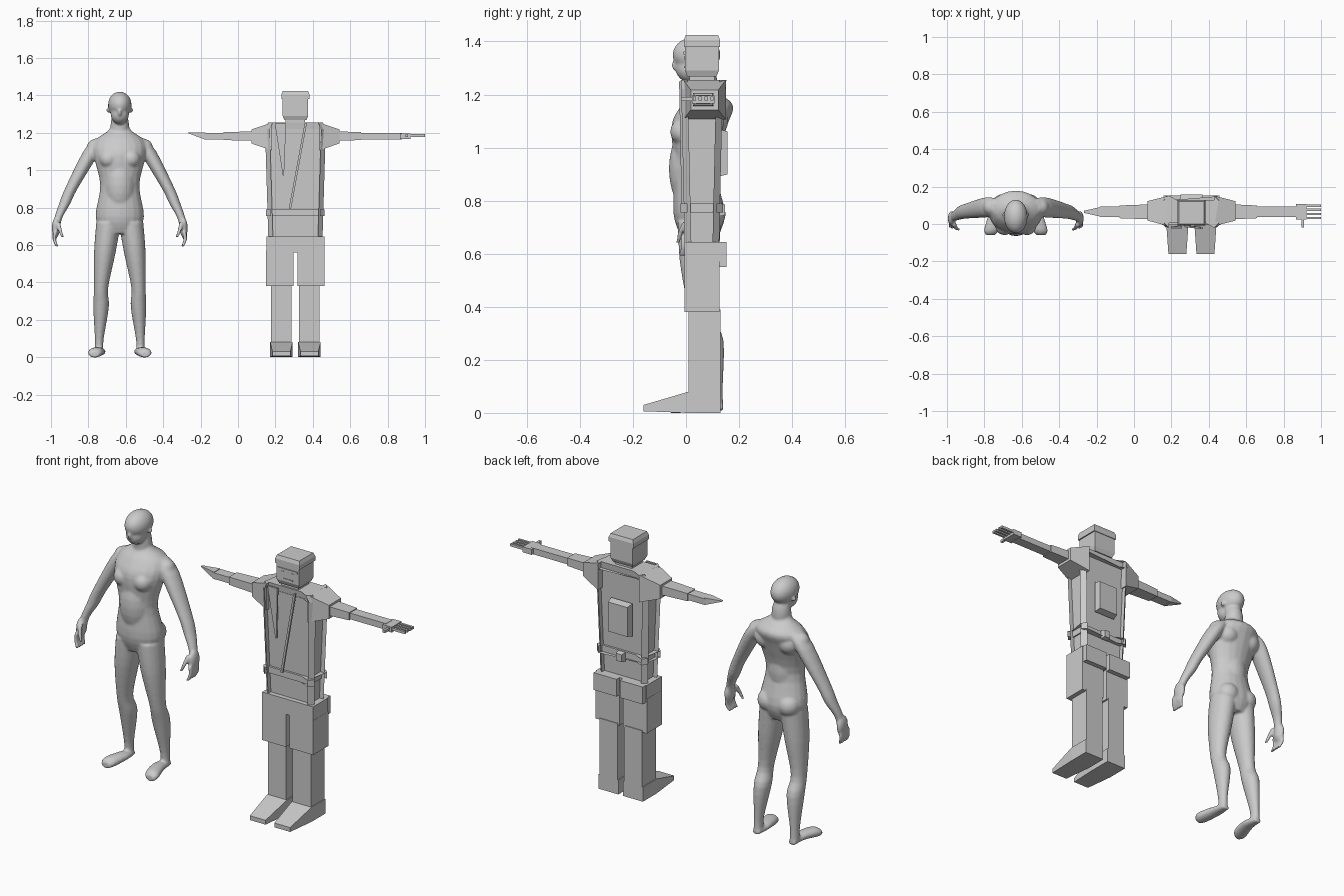
import bpy
import bmesh
import math
from mathutils import Vector, Matrix

default_cube = bpy.data.objects.get("Cube")
if default_cube:
    bpy.data.objects.remove(default_cube, do_unlink=True)

# One plain grey for everything
grey = bpy.data.materials.new("plain_grey")
grey.use_nodes = True
grey_value = (0.6, 0.6, 0.6, 1)
grey.diffuse_color = grey_value
grey.node_tree.nodes["Principled BSDF"].inputs["Base Color"].default_value = grey_value


def skin_rings(bm, rings):
    """Join successive rings of points into a closed shell."""
    loops = [[bm.verts.new(point) for point in ring] for ring in rings]
    for lower, upper in zip(loops, loops[1:]):
        for i in range(len(lower)):
            bm.faces.new((lower[i - 1], lower[i], upper[i], upper[i - 1]))
    bm.faces.new(loops[0])
    bm.faces.new(loops[-1])


def finish(bm, name, x_offset):
    bmesh.ops.recalc_face_normals(bm, faces=bm.faces)
    mesh = bpy.data.meshes.new(name)
    bm.to_mesh(mesh)
    bm.free()
    mesh.materials.append(grey)
    part = bpy.data.objects.new(name, mesh)
    part.location.x = x_offset
    bpy.context.collection.objects.link(part)
    return part


def place(axis, along, a, b):
    """Point at a distance along an axis, with the two other coordinates."""
    return {"x": (along, a, b), "y": (a, along, b), "z": (a, b, along)}[axis]


# ---------- Smooth standing figure ----------
def blend(rows, steps=4):
    """Smooth curve through the given cross-sections."""
    last = len(rows) - 1
    result = []
    for i in range(last):
        before, start, end, after = [
            Vector(rows[max(0, min(last, i + k))]) for k in (-1, 0, 1, 2)]
        leave, arrive, gap = (end - before) / 2, (after - start) / 2, end - start
        for step in range(steps):
            t = step / steps
            bend = 3 * gap - 2 * leave - arrive
            result.append(start + t * (leave + t * (bend + t * (leave + arrive - 2 * gap))))
    result.append(Vector(rows[last]))
    return result


def limb(bm, rows, side=1, axis="z", ratio=1, sides=20):
    """Rounded tube; each row is along, x, other coordinate, radius."""
    rings = []
    for along, x, other, radius in blend(rows):
        turns = [math.tau * k / sides for k in range(sides)]
        rings.append([place(axis, along, side * (x + radius * math.cos(turn)),
                            other + ratio * radius * math.sin(turn)) for turn in turns])
    skin_rings(bm, rings)


def bulge(bm, x, y, z, radius, side=1, stretch=(1, 1, 1)):
    matrix = Matrix.Translation((side * x, y, z)) @ Matrix.Diagonal((*stretch, 1))
    bmesh.ops.create_icosphere(bm, subdivisions=3, radius=radius, matrix=matrix)


body = bmesh.new()
# Torso and neck
limb(body, [(.66, 0, .05, .09), (.75, 0, .05, .13), (.92, 0, .035, .105),
            (1.08, 0, .05, .14), (1.16, 0, .08, .13), (1.22, 0, .07, .055),
            (1.3, 0, .06, .045)], ratio=.75)
# Belly, skull, jaw, neck and nose
bulge(body, 0, .03, .92, .1, stretch=(.9, .95, 1.7))
bulge(body, 0, .04, 1.35, .07, stretch=(.9, 1.3, 1))
bulge(body, 0, .015, 1.3, .055, stretch=(.9, 1, 1))
bulge(body, 0, .07, 1.23, .05, stretch=(1, 1, 2))
bulge(body, 0, -.04, 1.31, .015, stretch=(.7, 1, 1.4))

for side in (-1, 1):
    # Arm and palm
    limb(body, [(1.17, .1, .09, .03), (1.1, .15, .09, .045), (.9, .26, .07, .034),
                (.82, .295, .06, .03), (.74, .33, .04, .021), (.66, .34, .03, .018)],
         side, ratio=1.2)
    bulge(body, .343, .03, .69, .04, side, (.5, 1, 1.4))
    # Fingers and thumb
    for finger in range(4):
        y = .05 - .02 * finger
        limb(body, [(.67, .345, y, .011), (.63, .35, y, .01), (.59, .335, y - .01, .008)], side)
    limb(body, [(.72, .33, 0, .013), (.68, .32, -.02, .011), (.64, .305, -.03, .008)], side)
    # Leg and foot
    limb(body, [(.72, .06, .05, .066), (.56, .08, .05, .058), (.37, .1, .06, .038),
                (.27, .1, .09, .042), (.09, .11, .11, .023), (.02, .11, .11, .025)],
         side, ratio=1.25)
    limb(body, [(.14, .11, .02, .02), (.06, .11, .03, .034), (-.03, .13, .025, .04),
                (-.06, .135, .015, .025)], side, axis="y", ratio=.65)
    # Seat, chest, shoulder blade, shoulder and ear
    for muscle in ((.06, .09, .75, .06), (.06, -.01, 1.06, .05), (.07, .1, 1.1, .06),
                   (.13, .09, 1.12, .047), (.06, .05, 1.32, .013)):
        bulge(body, *muscle, side)

figure = finish(body, "smooth_figure", -.632)
merge = figure.modifiers.new("merge", "REMESH")
merge.mode = "VOXEL"
merge.voxel_size = .006
merge.use_smooth_shade = True
soften = figure.modifiers.new("soften", "SMOOTH")
soften.iterations = 8


# ---------- Blocky figure ----------
def beam(name, axis, low, high, centre, half, taper=(1, 1), shift=(0, 0), chamfer=0):
    """Box along an axis; the far end may be scaled and moved, the corners cut."""
    unit = [(-1, -1), (1, -1), (1, 1), (-1, 1)]
    rings = []
    for along, scale, move in ((low, (1, 1), (0, 0)), (high, taper, shift)):
        width, depth = half[0] * scale[0], half[1] * scale[1]
        ring = []
        for a, b in unit:
            corner = [(a * (width - chamfer), b * depth), (a * width, b * (depth - chamfer))]
            ring += corner[::a * b] if chamfer else corner[:1]
        rings.append([place(axis, along, centre[0] + move[0] + a, centre[1] + move[1] + b)
                      for a, b in ring])
    bm = bmesh.new()
    skin_rings(bm, rings)
    finish(bm, name, .307)


# Torso, belt and hips
middle = (0, .06)
cut = .025
beam("torso", "z", .64, 1.22, middle, (.145, .065), taper=(1.12, 1.2), chamfer=cut)
beam("yoke", "z", 1.22, 1.255, (0, .066), (.162, .082), taper=(.9, 1.05), chamfer=cut)
beam("belt", "z", .755, .79, middle, (.156, .08), chamfer=cut)
beam("hips", "z", .56, .645, middle, (.155, .066))

arm_line = (.065, 1.182)
for side, label, cuff, wrist in ((-1, "right", .385, .49), (1, "left", .35, .57)):
    # Leg and foot
    leg_x = side * .075
    beam(label + "_shorts_leg", "z", .38, .57, (side * .083, .06), (.073, .066))
    beam(label + "_back_pocket", "z", .55, .645, (side * .08, .135), (.07, .018))
    beam(label + "_shin", "z", .07, .39, (leg_x, .07), (.055, .06))
    beam(label + "_heel", "z", 0, .08, (leg_x, .07), (.06, .06))
    beam(label + "_toe", "y", .01, -.16, (leg_x, .04), (.06, .04),
         taper=(.8, .3), shift=(0, -.022))
    # Shoulder, sleeve and forearm
    beam(label + "_shoulder", "x", side * .125, side * .235, (.07, 1.18), (.08, .075),
         taper=(.65, .5))
    beam(label + "_sleeve", "x", side * .22, side * cuff, arm_line, (.04, .025), taper=(.85, .85))
    beam(label + "_forearm", "x", side * .34, side * wrist, arm_line, (.028, .017))
    # Eye
    beam(label + "_eye", "z", 1.33, 1.345, (side * .03, 0), (.014, .006))

# Open hand
beam("palm", "x", .56, .615, arm_line, (.042, .015))
for finger in (-1.5, -.5, .5, 1.5):
    beam("finger", "x", .61, .693, (.065 + finger * .022, 1.185), (.006, .007))
beam("thumb", "y", .03, -.018, (.595, 1.183), (.007, .007))

# Arm ending in a blade
beam("arm_blade", "x", -.48, -.575, arm_line, (.027, .02), taper=(.2, .1), shift=(0, .018))

# Head with cap
head_size, cap_size = (.068, .064), (.075, .068)
beam("neck", "z", 1.25, 1.285, middle, (.052, .047))
beam("jaw", "z", 1.29, 1.268, middle, head_size, taper=(.87, .85))
beam("head", "z", 1.29, 1.385, middle, head_size)
beam("cap_band", "z", 1.38, 1.405, middle, cap_size)
beam("cap_top", "z", 1.405, 1.424, middle, cap_size, taper=(.9, .9))
beam("brow", "z", 1.35, 1.362, (0, 0), (.06, .009))
beam("mouth", "z", 1.3, 1.307, (0, 0), (.03, .007))

# Chest strap, lapel and back gear
beam("chest_strap", "z", .79, 1.25, (-.03, -.012), (.006, .005), shift=(.085, -.009))
beam("lapel", "z", 1.25, .97, (-.08, -.02), (.03, .005), taper=(.1, 1), shift=(.016, .007))
beam("back_plate", "y", .12, .157, (0, .98), (.065, .09), taper=(.9, .9))
beam("belt_knot", "y", .12, .147, (0, .765), (.022, .025), taper=(.8, .8))
